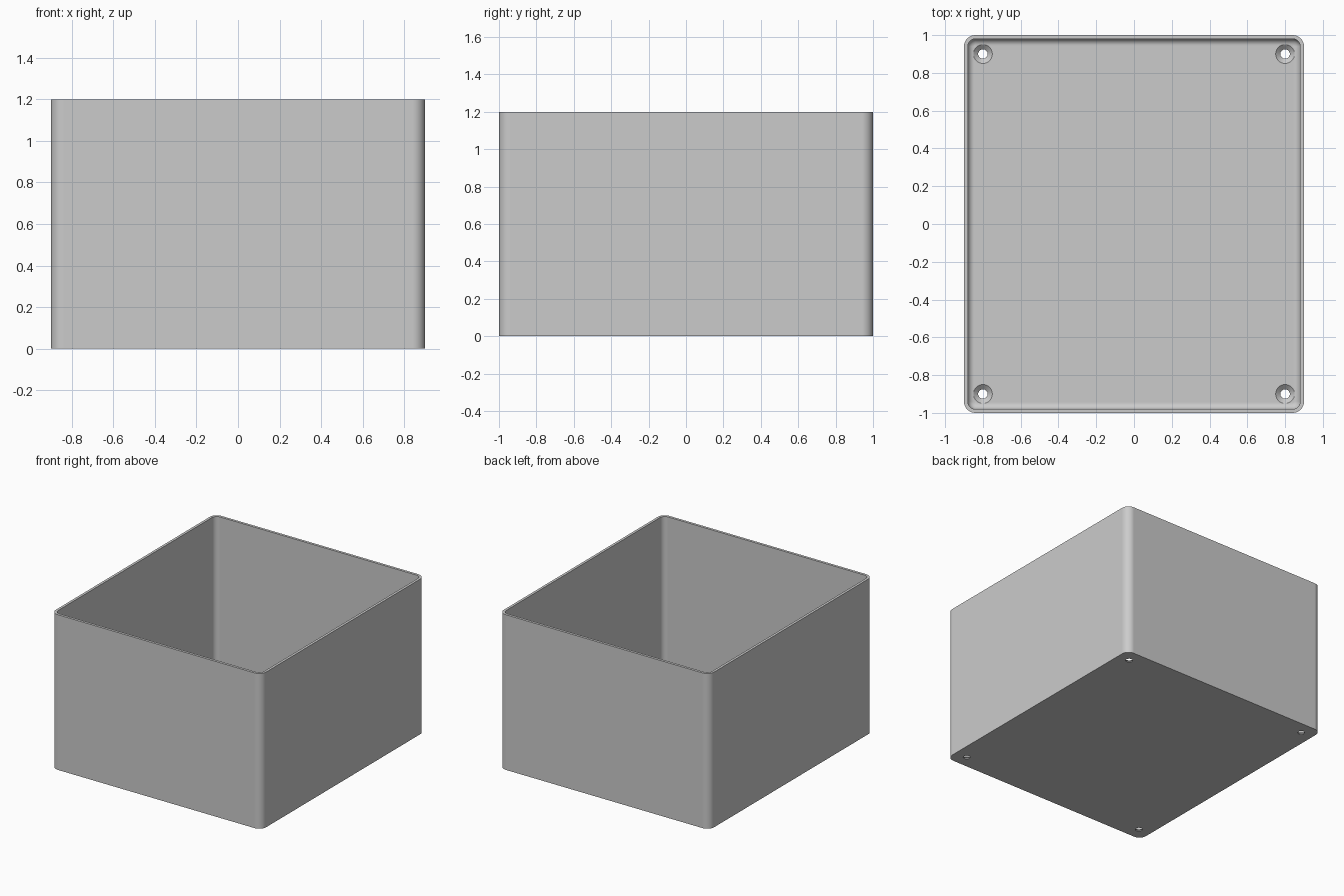
import bpy, bmesh, math

cube = bpy.data.objects.get("Cube")
if cube:
    bpy.data.objects.remove(cube, do_unlink=True)

HX, HY, HEIGHT, RADIUS = 0.9, 1.0, 1.2, 0.06
WALL, FLOOR, FILLET = 0.02, 0.03, 0.035
SEGMENTS = 8

grey = bpy.data.materials.new("plain grey")
grey.use_nodes = True
colour = (0.6, 0.6, 0.6, 1)
grey.diffuse_color = colour
grey.node_tree.nodes["Principled BSDF"].inputs["Base Color"].default_value = colour


def rounded_ring(bm, inset, z):
    """Rounded rectangle of vertices, inset from the outer wall."""
    r = RADIUS - inset
    ring = []
    for quarter, (sx, sy) in enumerate([(1, 1), (-1, 1), (-1, -1), (1, -1)]):
        for i in range(SEGMENTS + 1):
            a = (quarter + i / SEGMENTS) * math.pi / 2
            ring.append(bm.verts.new((sx * (HX - RADIUS) + r * math.cos(a),
                                      sy * (HY - RADIUS) + r * math.sin(a), z)))
    return ring


def circle_ring(bm, x, y, radius, z, sides=32):
    return [bm.verts.new((x + radius * math.cos(2 * math.pi * i / sides),
                          y + radius * math.sin(2 * math.pi * i / sides), z))
            for i in range(sides)]


def loft(bm, rings):
    """Skin successive rings and cap both ends."""
    for a, b in zip(rings, rings[1:]):
        for i in range(len(a)):
            j = (i + 1) % len(a)
            bm.faces.new((a[i], a[j], b[j], b[i]))
    bm.faces.new(rings[0])
    bm.faces.new(rings[-1])


def make_object(name, bm):
    bmesh.ops.recalc_face_normals(bm, faces=bm.faces)
    mesh = bpy.data.meshes.new(name)
    bm.to_mesh(mesh)
    bm.free()
    mesh.materials.append(grey)
    obj = bpy.data.objects.new(name, mesh)
    bpy.context.collection.objects.link(obj)
    return obj


# Open tray: outer wall, rim, inner wall, filleted floor edge
bm = bmesh.new()
section = [(0, 0), (0, HEIGHT), (WALL, HEIGHT)]
for i in range(SEGMENTS + 1):
    a = i / SEGMENTS * math.pi / 2
    section.append((WALL + FILLET * (1 - math.cos(a)),
                    FLOOR + FILLET * (1 - math.sin(a))))
loft(bm, [rounded_ring(bm, inset, z) for inset, z in section])
box = make_object("open_box", bm)

# Countersunk screw holes in the four corners
bm = bmesh.new()
for x in (-0.8, 0.8):
    for y in (-0.9, 0.9):
        profile = [(0.025, -0.05), (0.025, 0.008), (0.05, FLOOR), (0.05, 0.1)]
        loft(bm, [circle_ring(bm, x, y, r, z) for r, z in profile])
cutter = make_object("screw_hole_cutter", bm)
cutter.hide_render = True

cut = box.modifiers.new("screw holes", 'BOOLEAN')
cut.operation = 'DIFFERENCE'
cut.solver = 'EXACT'
cut.object = cutter
bpy.ops.object.select_all(action='DESELECT')
box.select_set(True)
bpy.context.view_layer.objects.active = box
bpy.ops.object.modifier_apply(modifier=cut.name)
bpy.data.objects.remove(cutter, do_unlink=True)

# Smooth corners with flat walls
bpy.ops.object.shade_smooth_by_angle(angle=math.radians(30))
weighted = box.modifiers.new("flat walls", 'WEIGHTED_NORMAL')
weighted.keep_sharp = True
